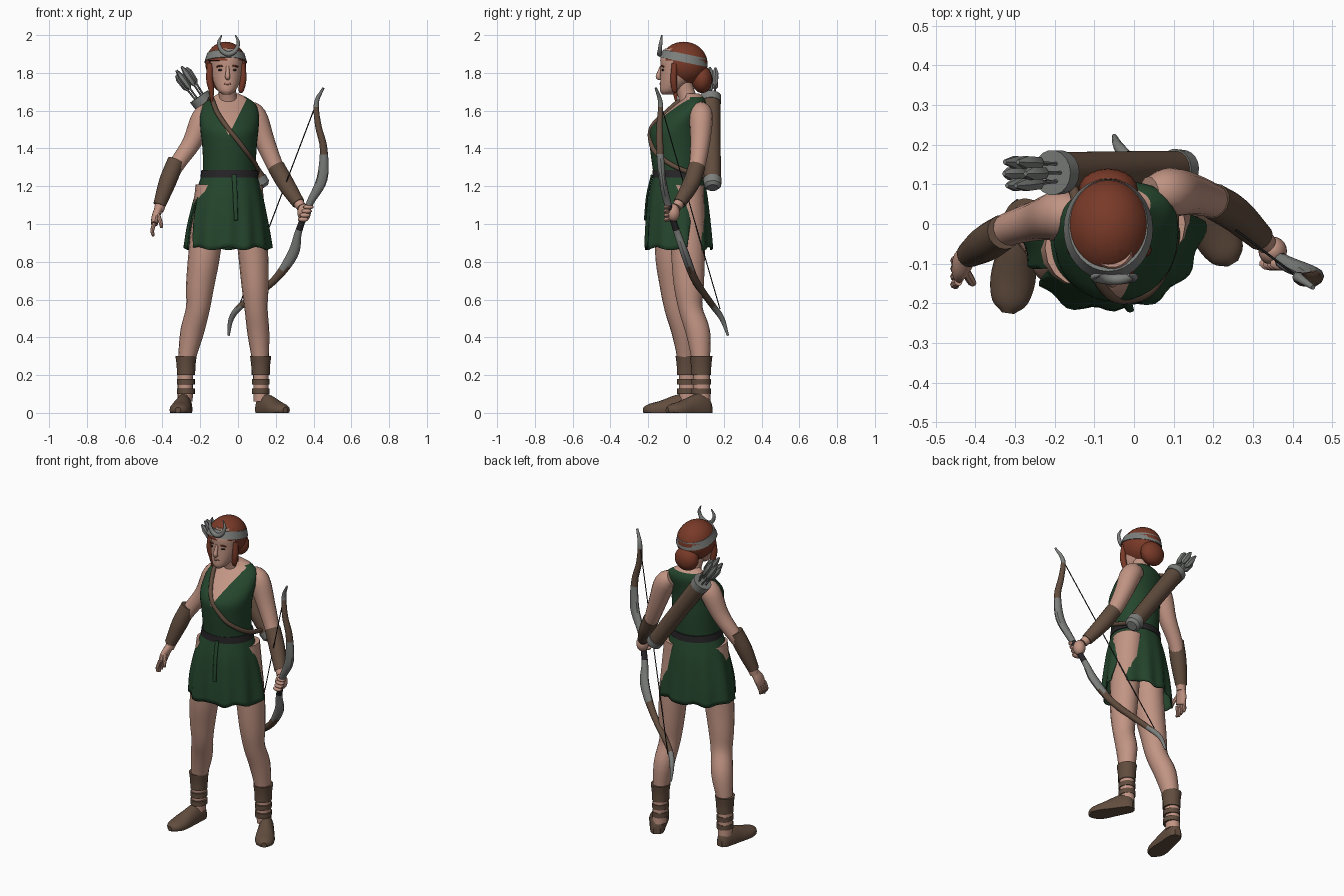
import bpy, bmesh, math
from mathutils import Vector

if "Cube" in bpy.data.objects:
    bpy.data.objects.remove(bpy.data.objects["Cube"])


def material(name, *rgb):
    mat = bpy.data.materials.new(name)
    mat.use_nodes = True
    mat.diffuse_color = (*rgb, 1)
    shader = mat.node_tree.nodes["Principled BSDF"]
    shader.inputs["Base Color"].default_value = (*rgb, 1)
    shader.inputs["Roughness"].default_value = .8
    return mat


skin = material("skin", .54, .30, .23)
green = material("green cloth", .018, .06, .026)
leather = material("brown leather", .12, .073, .048)
hair_red = material("red hair", .19, .042, .021)
metal = material("grey metal", .2, .21, .2)
dark = material("dark leather", .02, .018, .02)
lip = material("lips", .36, .15, .12)
X, Y, Z = Vector((1, 0, 0)), Vector((0, 1, 0)), Vector((0, 0, 1))
TURN = Vector((-.15, 1, 0))  # body turned slightly, left shoulder back
parts = []


def finish(name, bm, mat):
    bmesh.ops.recalc_face_normals(bm, faces=bm.faces)
    mesh = bpy.data.meshes.new(name)
    bm.to_mesh(mesh)
    bm.free()
    mesh.materials.append(mat)
    obj = bpy.data.objects.new(name, mesh)
    bpy.context.collection.objects.link(obj)
    parts.append(obj)
    return obj


def spline(points, steps):
    """Smooth interpolation through rings of (x, y, z, width, depth)."""
    p = [Vector(q if len(q) > 4 else (*q, q[-1])) for q in points]
    p = [p[0] * 2 - p[1]] + p + [p[-1] * 2 - p[-2]]
    for i in range(1, len(p) - 2):
        a, b, c, d = p[i - 1:i + 3]
        for k in range(steps):
            t = k / steps
            yield b + (c - a) * (t / 2) + (a * 2 - b * 5 + c * 4 - d) * (t * t / 2) \
                + (b * 3 - a - c * 3 + d) * (t ** 3 / 2)
    yield p[-2]


def limb(name, points, mat, ref=Y, n=16, steps=4, caps=True):
    """Loft of elliptical rings set square to the path."""
    rings = list(spline(points, steps))
    bm, loops = bmesh.new(), []
    for i, r in enumerate(rings):
        ahead, behind = rings[min(i + 1, len(rings) - 1)], rings[max(i - 1, 0)]
        t = Vector((ahead - behind)[:3]).normalized()
        side = ref.cross(t).normalized()
        up = t.cross(side)
        loops.append([bm.verts.new(Vector(r[:3])
                      + side * math.cos(a) * max(r[3], .001)
                      + up * math.sin(a) * max(r[4], .001))
                      for a in (math.tau * k / n for k in range(n))])
    for lo, hi in zip(loops, loops[1:]):
        for k in range(n):
            bm.faces.new((lo[k], lo[k - 1], hi[k - 1], hi[k]))
    if caps:
        bm.faces.new(loops[0])
        bm.faces.new(loops[-1])
    return finish(name, bm, mat)


def upright(name, points, mat, **kw):
    """Loft with level rings, for body sections that do not follow a bent path."""
    obj = limb(name, [(0, 0, p[2], p[3], p[4]) for p in points], mat, TURN, **kw)
    n, steps = kw.get("n", 16), kw.get("steps", 4)
    centres = list(spline(points, steps))
    for i, v in enumerate(obj.data.vertices):
        v.co.x += centres[i // n][0]
        v.co.y += centres[i // n][1]
    return obj


def ball(name, centre, size, mat, n=20):
    bm = bmesh.new()
    bmesh.ops.create_uvsphere(bm, u_segments=n, v_segments=n // 2 + 2, radius=1)
    for v in bm.verts:
        v.co = Vector(a * b for a, b in zip(v.co, size)) + Vector(centre)
    return finish(name, bm, mat)


def cut(obj, planes, inside, mat=None):
    """Slice along planes, then recolour or remove the faces inside."""
    bm = bmesh.new()
    bm.from_mesh(obj.data)
    for co, normal in planes:
        bmesh.ops.bisect_plane(bm, geom=bm.verts[:] + bm.edges[:] + bm.faces[:],
                               plane_co=co, plane_no=normal)
    chosen = [f for f in bm.faces if inside(f.calc_center_median())]
    if mat:
        obj.data.materials.append(mat)
        for f in chosen:
            f.material_index = len(obj.data.materials) - 1
    else:
        bmesh.ops.delete(bm, geom=chosen, context="FACES")
    bm.to_mesh(obj.data)
    bm.free()


def wedge(obj, apex, out, slope, mat=None):
    """V-shaped cut facing out; positive slope opens upwards."""
    apex, out = Vector(apex), Vector(out).normalized()
    across = out.cross(Z)

    def inside(c):
        d = c - apex
        return d.dot(out) > 0 and abs(d.dot(across)) < slope * d.z
    cut(obj, [(apex, across - Z * slope), (apex, across + Z * slope)], inside, mat)


def thicken(obj, depth):
    mod = obj.modifiers.new("thickness", "SOLIDIFY")
    mod.thickness = depth


# Tunic bodice with a V neckline
bodice = upright("tunic_bodice", [
    (-.045, -.04, 1.22, .142, .125), (-.045, -.045, 1.32, .14, .135),
    (-.045, -.05, 1.42, .145, .142), (-.045, -.05, 1.5, .154, .14),
    (-.045, -.015, 1.57, .157, .112), (-.045, .025, 1.63, .142, .08),
    (-.045, .04, 1.665, .1, .055), (-.05, .03, 1.69, .055, .04)], green, n=40)
wedge(bodice, (-.05, .02, 1.47), -Y, .5, skin)
cut(bodice, [((0, 0, 1.672), Z)], lambda c: c.z > 1.672, skin)

# Pleated skirt with a slit on each side
skirt = upright("tunic_skirt", [
    (-.045, -.04, 1.27, .143, .13), (-.05, -.042, 1.15, .18, .155),
    (-.055, -.042, 1, .212, .17), (-.055, -.04, .87, .23, .177)],
    green, n=72, steps=5, caps=False)
for v in skirt.data.vertices:
    drop = (1.27 - v.co.z) / .4
    a = math.atan2(v.co.y + .04, v.co.x + .05)
    swell = 1 + drop * (.04 * math.sin(a * 11) + .02 * math.sin(a * 5))
    v.co.x = -.05 + (v.co.x + .05) * swell
    v.co.y = -.04 + (v.co.y + .04) * swell
    v.co.z += .008 * drop * math.sin(a * 7)
wedge(skirt, (-.05, .045, 1.17), X, -.13)
wedge(skirt, (-.05, -.03, 1.16), (-.9, -.45, 0), -.1)
thicken(skirt, .008)
upright("waist_belt", [(-.045, -.04, 1.245, .155, .139),
                       (-.045, -.04, 1.285, .149, .137)], dark, n=40, steps=1)
limb("belt_tail", [(-.02, -.18, 1.26, .012, .006), (-.015, -.205, 1.15, .012, .006),
                   (-.01, -.217, 1.02, .01, .006)], green)

# Legs, sandals and feet
legs = {
    "right": [(-.14, -.06, 1.2, .085, .095), (-.175, -.075, .87, .085, .09),
              (-.2, -.065, .68, .075, .075), (-.213, -.05, .55, .063, .063),
              (-.245, -.01, .42, .062, .064), (-.275, .005, .25, .043, .046),
              (-.28, .01, .06, .04, .045)],
    "left": [(.045, 0, 1.2, .085, .095), (.078, .01, .87, .08, .09),
             (.09, .015, .68, .072, .08), (.096, .025, .55, .061, .063),
             (.108, .065, .42, .058, .064), (.12, .08, .25, .043, .046),
             (.122, .085, .06, .04, .045)]}
feet = {"right": ((-.276, .06, 0), (-.318, -.225, 0)),
        "left": ((.112, .13, 0), (.25, -.1, 0))}
for side, points in legs.items():
    limb(side + "_leg", points, skin)
    ax, ay = points[-2][:2]
    limb(side + "_sandal_cuff", [(ax, ay, .2, .048, .053), (ax, ay, .25, .05, .054),
                                 (ax, ay, .3, .056, .06)], leather)
    for z in (.115, .165):
        limb(side + "_ankle_strap", [(ax, ay, z - .015, .047, .052),
                                     (ax, ay, z + .015, .047, .052)], leather, steps=1)
    heel, toe = map(Vector, feet[side])
    shape = [(0, .02, .04), (.08, .038, .075), (.25, .045, .088), (.45, .05, .075),
             (.7, .057, .048), (.9, .045, .032), (1, .015, .015)]
    shoe = limb(side + "_sandal", [(*(heel.lerp(toe, t) + Z * .015), w, h)
                                   for t, w, h in shape], leather, ref=Z)
    for v in shoe.data.vertices:
        v.co.z = max(v.co.z, 0)

# Arms and bracers
limb("right_arm", [(-.14, .025, 1.6, .045), (-.185, .022, 1.56, .062),
                   (-.245, .008, 1.43, .05), (-.32, -.015, 1.32, .042),
                   (-.375, -.05, 1.22, .038), (-.42, -.08, 1.07, .026)], skin)
limb("right_bracer", [(-.328, -.02, 1.335, .045), (-.372, -.048, 1.225, .046),
                      (-.416, -.077, 1.1, .033)], leather)
limb("left_arm", [(.04, .075, 1.61, .045), (.09, .08, 1.57, .062),
                  (.145, .075, 1.43, .052), (.205, .055, 1.29, .042),
                  (.26, .02, 1.2, .038), (.335, -.05, 1.09, .026)], skin)
limb("left_bracer", [(.2, .058, 1.305, .046), (.255, .025, 1.21, .045),
                     (.32, -.035, 1.11, .034)], leather)

# Open right hand, left hand closed on the bow
limb("right_palm", [(-.418, -.08, 1.085, .022, .026), (-.435, -.1, 1.04, .022, .038),
                    (-.443, -.115, 1, .018, .036)], skin)
for k in range(4):
    y = -.145 + k * .02
    limb("right_finger", [(-.443, y, 1.005, .011), (-.454, y - .008, .965, .01),
                          (-.448, y - .012, .935 + .006 * abs(k - 1), .007)], skin, n=8)
limb("right_thumb", [(-.425, -.12, 1.05, .012), (-.41, -.145, 1.01, .011),
                     (-.405, -.15, .98, .007)], skin, n=8)
ball("left_palm", (.35, -.068, 1.06), (.036, .036, .046), skin)
for k in range(4):
    ball("left_finger", (.372 - k * .009, -.1, 1.09 - k * .022), (.03, .018, .013), skin, 10)

# Neck, head and face
limb("neck", [(-.05, .03, 1.62, .06), (-.055, .005, 1.68, .047),
              (-.06, -.02, 1.76, .05)], skin)
upright("head", [(-.06, -.1, 1.685, .02, .026), (-.06, -.083, 1.708, .048, .056),
                 (-.06, -.05, 1.76, .073, .087), (-.06, -.03, 1.82, .085, .105),
                 (-.06, -.03, 1.88, .085, .105), (-.06, -.03, 1.93, .06, .08)], skin, n=24)
limb("nose", [(-.055, -.13, 1.835, .008), (-.055, -.142, 1.8, .011),
              (-.055, -.146, 1.778, .014), (-.055, -.13, 1.768, .008)], skin, ref=X, n=10)
ball("mouth", (-.056, -.132, 1.742), (.021, .009, .007), lip, 12)
for s in (-1, 1):
    x = -.056 + s * .036
    ball("eye", (x, -.122, 1.815), (.014, .008, .006), dark, 10)
    limb("eyebrow", [(x - .02, -.118, 1.832, .004), (x, -.129, 1.838, .005),
                     (x + .02, -.118, 1.832, .004)], hair_red, n=8)

# Hair cap, bun and hanging locks
cap = ball("hair_cap", (-.065, -.012, 1.85), (.108, .126, .115), hair_red, 32)
cut(cap, [((0, -.065, 0), Y), ((0, 0, 1.865), Z)],
    lambda c: (c.y < -.065 and c.z < 1.865))
thicken(cap, .015)
ball("hair_bun", (-.065, .085, 1.765), (.075, .055, .072), hair_red)
for s, low in ((-1, 1.645), (1, 1.7)):
    x = -.062 + s * .085
    limb("hair_lock", [(x, -.06, 1.85, .016), (x + s * .004, -.065, 1.77, .018),
                       (x - s * .006, -.06, 1.71, .015), (x - s * .008, -.05, low, .006)],
         hair_red, n=10)

# Circlet with a crescent
limb("circlet", [(-.065, -.013, 1.857, .113, .131), (-.065, -.004, 1.9, .1, .118)],
     metal, n=32, steps=1)
horn = [(-.036, -.128, 2, .003), (-.052, -.134, 1.96, .009),
        (-.036, -.138, 1.918, .012)]
limb("crescent", [(-.05 + x, *r) for x, *r in horn] + [(-.05, -.14, 1.9, .014)]
     + [(-.05 - x, *r) for x, *r in reversed(horn)], metal, n=10)

# Bow with wooden limbs, metal tips and riser, dark grip, and string
bow = limb("bow", [
    (.452, -.16, 1.72, .006), (.415, -.135, 1.64, .013), (.425, -.14, 1.52, .017),
    (.453, -.138, 1.4, .02), (.445, -.125, 1.24, .029, .02), (.385, -.1, 1.12, .02),
    (.35, -.075, 1.04, .017), (.318, -.045, .95, .019), (.29, -.005, .84, .029, .022),
    (.19, .05, .7, .02), (.02, .14, .57, .017), (-.035, .19, .5, .014),
    (-.05, .222, .41, .006)], leather, n=10, steps=5)
cut(bow, [], lambda c: c.z > 1.62 or c.z < .56 or 1.1 < c.z < 1.36 or .76 < c.z < .97, metal)
cut(bow, [], lambda c: .97 <= c.z <= 1.1, dark)
limb("bow_string", [(.415, -.135, 1.64, .003), (.0, .18, .55, .003)], dark, n=6, steps=1)

# Quiver, arrows and shoulder strap
mouth, base = Vector((-.2, .13, 1.665)), Vector((.115, .14, 1.22))
axis = (mouth - base).normalized()


def along(name, spots, mat, n=18):
    limb(name, [(*(base + axis * d), r) for d, r in spots], mat, n=n, steps=1)


length = (mouth - base).length
along("quiver", [(0, .045), (.1, .047), (length, .052)], leather)
along("quiver_base", [(-.035, .03), (-.02, .046), (.02, .05)], metal)
along("quiver_rim", [(length - .03, .055), (length + .012, .057)], metal)
for k in range(6):
    a = k * math.tau / 6
    spread = Vector((math.cos(a) * .8, math.sin(a), math.cos(a) * .6)) * .025
    start = mouth + spread
    stages = [(0, .005), (.07, .005), (.09, .017), (.15, .018), (.175 + .01 * (k % 3), .006)]
    limb("arrow", [(*(start + axis * d + spread * d * 2), r) for d, r in stages],
         metal, n=6, steps=1)
limb("quiver_strap", [
    (-.16, .11, 1.62, .013), (-.145, .055, 1.665, .013), (-.135, -.03, 1.652, .013),
    (-.11, -.105, 1.59, .013), (-.06, -.18, 1.515, .013), (.0, -.187, 1.44, .013),
    (.05, -.158, 1.375, .013), (.095, -.07, 1.31, .013), (.1, .03, 1.27, .013),
    (.09, .11, 1.25, .013)], leather, ref=Z, n=10)

# Smooth shading with crisp edges
bpy.ops.object.select_all(action="DESELECT")
for obj in parts:
    obj.select_set(True)
bpy.context.view_layer.objects.active = parts[0]
bpy.ops.object.shade_smooth_by_angle(angle=math.radians(38))
